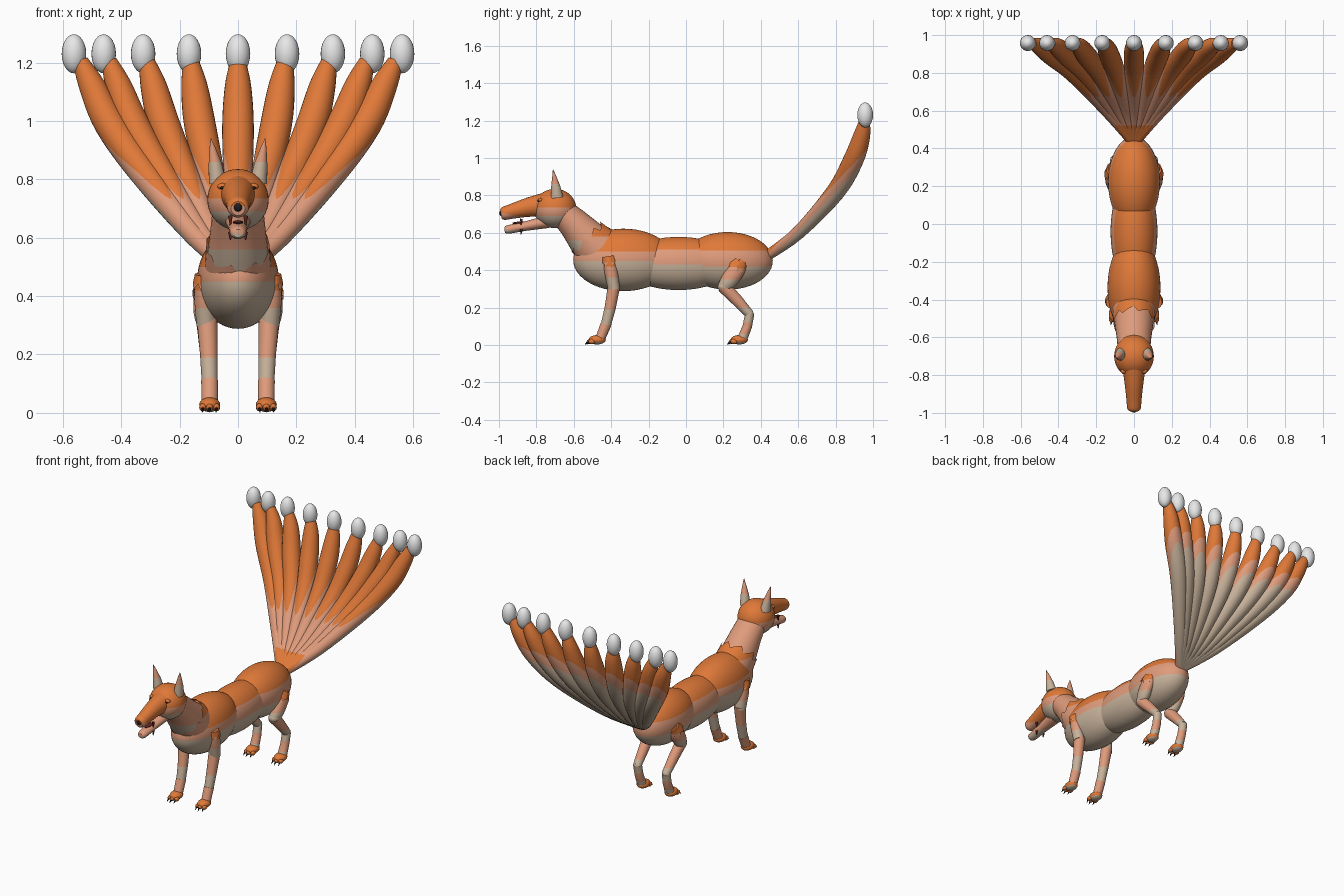
import bpy, bmesh, math
from mathutils import Vector

cube = bpy.data.objects.get("Cube")
if cube:
    bpy.data.objects.remove(cube)


def material(name, rgb):
    m = bpy.data.materials.new(name)
    m.use_nodes = True
    m.diffuse_color = (*rgb, 1)
    m.node_tree.nodes["Principled BSDF"].inputs["Base Color"].default_value = (*rgb, 1)
    return m


ORANGE = material("orange_fur", (0.74, 0.19, 0.04))
SALMON = material("salmon_fur", (0.74, 0.33, 0.2))
BEIGE = material("beige_fur", (0.58, 0.45, 0.33))
WHITE = material("white_fur", (0.8, 0.8, 0.8))
BLACK = material("black", (0.015, 0.012, 0.012))
RED = material("dark_red", (0.12, 0.02, 0.015))
FUR = (BEIGE, SALMON, ORANGE)
UP = Vector((0, 0, 1))
made = []


def finish(name, bm, mats, cuts=(), axis=UP, origin=(0, 0, 0)):
    """Cut the mesh into colour bands along axis and make the object."""
    axis, origin = Vector(axis).normalized(), Vector(origin)
    for c in cuts:
        bmesh.ops.bisect_plane(bm, geom=bm.verts[:] + bm.edges[:] + bm.faces[:],
                               plane_co=origin + axis * c, plane_no=axis)
    bmesh.ops.recalc_face_normals(bm, faces=bm.faces[:])
    for f in bm.faces:
        d = (f.calc_center_median() - origin).dot(axis)
        f.material_index = sum(d > c for c in cuts)
    me = bpy.data.meshes.new(name)
    bm.to_mesh(me)
    bm.free()
    for m in mats:
        me.materials.append(m)
    ob = bpy.data.objects.new(name, me)
    bpy.context.collection.objects.link(ob)
    made.append(ob)
    return ob


def ball(name, at, size, mats, cuts=(), seg=32, **kw):
    bm = bmesh.new()
    bmesh.ops.create_uvsphere(bm, u_segments=seg, v_segments=seg // 2, radius=1)
    bmesh.ops.scale(bm, vec=size, verts=bm.verts)
    bmesh.ops.translate(bm, vec=at, verts=bm.verts)
    return finish(name, bm, mats, cuts, **kw)


def smooth_path(pts, steps):
    """Catmull-Rom through points of any dimension."""
    out = []
    for i in range(len(pts) - 1):
        a, b, c, d = (pts[max(0, min(len(pts) - 1, i + k))] for k in (-1, 0, 1, 2))
        for s in range(steps):
            t = s / steps
            out.append([0.5 * (2 * q + (r - p) * t + (2 * p - 5 * q + 4 * r - w) * t * t
                               + (3 * q - p - 3 * r + w) * t ** 3)
                        for p, q, r, w in zip(a, b, c, d)])
    return out + [list(pts[-1])]


def tube(name, pts, mats, cuts=(), sides=24, jag=0, **kw):
    """Loft ellipses (x, y, z, side radius, depth radius); jag makes a ragged end."""
    bm, rings = bmesh.new(), []
    for i, p in enumerate(pts):
        c = Vector(p[:3])
        t = (Vector(pts[min(i + 1, len(pts) - 1)][:3]) - Vector(pts[max(i - 1, 0)][:3])).normalized()
        u = (Vector((1, 0, 0)) - t * t.x).normalized()
        v = t.cross(u)
        ring = []
        for k in range(sides):
            a = math.tau * k / sides
            push = jag * (k % 4 - 1.5) if i == len(pts) - 1 else 0
            ring.append(bm.verts.new(c + u * math.cos(a) * p[3] + v * math.sin(a) * p[4] + t * push))
        rings.append(ring)
    for a, b in zip(rings, rings[1:]):
        for k in range(sides):
            n = (k + 1) % sides
            bm.faces.new((a[k], a[n], b[n], b[k]))
    bm.faces.new(rings[0])
    if not jag:
        bm.faces.new(rings[-1])
    return finish(name, bm, mats, cuts, **kw)


# Body in three rounded segments
ball("chest", (0, -0.335, 0.455), (0.14, 0.268, 0.167), FUR, (0.45, 0.5), 48)
ball("belly", (0, -0.04, 0.436), (0.124, 0.3, 0.142), FUR, (0.43, 0.51), 48)
ball("hips", (0, 0.222, 0.45), (0.137, 0.242, 0.154), FUR, (0.42, 0.505), 48)

# Neck with ragged collar
tube("neck", [(0, -0.46, 0.5, 0.11, 0.125), (0, -0.53, 0.57, 0.102, 0.105),
              (0, -0.6, 0.65, 0.092, 0.085), (0, -0.67, 0.72, 0.085, 0.07)],
     (BEIGE, SALMON), (0.56,), 32)
tube("collar", [(0, -0.44, 0.49, 0.115, 0.13), (0, -0.49, 0.535, 0.112, 0.122),
                (0, -0.525, 0.57, 0.109, 0.112)], FUR, (0.48, 0.58), 32, 0.012)

# Head, muzzle, jaw
ball("head", (0, -0.7, 0.73), (0.105, 0.113, 0.105), FUR, (0.69, 0.735), 40)
tube("muzzle", smooth_path([(0, -0.76, 0.748, 0.062, 0.065), (0, -0.84, 0.737, 0.05, 0.052),
                            (0, -0.93, 0.715, 0.04, 0.04), (0, -0.975, 0.703, 0.036, 0.035),
                            (0, -0.99, 0.7, 0.024, 0.024)], 4),
     (SALMON, ORANGE), (0,), axis=(0, 0.2, 1), origin=(0, -0.95, 0.7))
tube("lower_jaw", smooth_path([(0, -0.74, 0.66, 0.045, 0.035), (0, -0.86, 0.635, 0.033, 0.025),
                               (0, -0.95, 0.618, 0.028, 0.023), (0, -0.97, 0.615, 0.016, 0.014)], 3),
     (BEIGE, SALMON), (0.615,))
ball("nose", (0, -0.985, 0.705), (0.016, 0.014, 0.016), (BLACK,), seg=16)
ball("tongue", (0, -0.88, 0.652), (0.018, 0.05, 0.008), (RED,), seg=16)

for s, side in ((1, "left"), (-1, "right")):
    # Ears, eyes, fangs
    tube(side + "_ear", [(s * 0.07, -0.69, 0.79, 0.03, 0.034), (s * 0.078, -0.697, 0.85, 0.023, 0.024),
                         (s * 0.087, -0.705, 0.905, 0.011, 0.01), (s * 0.093, -0.711, 0.94, 0.001, 0.001)],
         (BEIGE, SALMON), (0.86,), 20)
    ball(side + "_eyelid", (s * 0.053, -0.778, 0.776), (0.018, 0.014, 0.011), (ORANGE,), seg=16)
    ball(side + "_eye", (s * 0.053, -0.787, 0.771), (0.009, 0.008, 0.006), (BLACK,), seg=12)
    for z, end in ((0.675, 0.64), (0.62, 0.592)):
        tube(side + "_fang", [(s * 0.026, -0.88, z, 0.008, 0.008), (s * 0.026, -0.882, end, 0.002, 0.002)],
             (RED,), sides=10)

    # Front leg
    tube(side + "_upper_foreleg", [(s * 0.118, -0.412, 0.465, 0.03, 0.034),
                                   (s * 0.116, -0.4, 0.39, 0.034, 0.036),
                                   (s * 0.108, -0.385, 0.3, 0.034, 0.032)], FUR, (0.36, 0.42))
    tube(side + "_shoulder_tuft", [(s * 0.118, -0.415, 0.475, 0.03, 0.034),
                                   (s * 0.118, -0.408, 0.435, 0.036, 0.039)], (SALMON, ORANGE), (0.44,), 24, 0.008)
    tube(side + "_lower_foreleg", [(s * 0.106, -0.384, 0.32, 0.035, 0.033),
                                   (s * 0.1, -0.405, 0.2, 0.03, 0.03),
                                   (s * 0.097, -0.43, 0.1, 0.027, 0.027)], (BEIGE, SALMON), (0.19,))
    tube(side + "_fore_ankle", [(s * 0.097, -0.428, 0.11, 0.029, 0.029),
                                (s * 0.097, -0.46, 0.03, 0.028, 0.026)], (SALMON,))

    # Hind leg
    tube(side + "_thigh", smooth_path([(s * 0.113, 0.3, 0.45, 0.022, 0.025), (s * 0.118, 0.275, 0.41, 0.033, 0.046),
                                       (s * 0.116, 0.23, 0.345, 0.036, 0.045),
                                       (s * 0.11, 0.2, 0.305, 0.03, 0.034)], 3), FUR, (0.35, 0.42))
    tube(side + "_hip_tuft", [(s * 0.118, 0.292, 0.445, 0.028, 0.04),
                              (s * 0.12, 0.265, 0.405, 0.037, 0.05)], (SALMON, ORANGE), (0.41,), 24, 0.008)
    ball(side + "_knee", (s * 0.11, 0.205, 0.312), (0.034, 0.036, 0.03), (BEIGE,), seg=20)
    tube(side + "_shin", [(s * 0.11, 0.2, 0.315, 0.033, 0.036), (s * 0.104, 0.275, 0.237, 0.03, 0.031),
                          (s * 0.1, 0.342, 0.163, 0.025, 0.024)], (BEIGE, SALMON), (0.2,))
    ball(side + "_hock", (s * 0.1, 0.338, 0.163), (0.026, 0.025, 0.025), (BEIGE,), seg=20)
    tube(side + "_hind_ankle", [(s * 0.1, 0.34, 0.165, 0.026, 0.025), (s * 0.098, 0.328, 0.1, 0.026, 0.025),
                                (s * 0.097, 0.3, 0.03, 0.028, 0.027)], (BEIGE, SALMON, BEIGE), (0.06, 0.12))

    # Paws with toes and claws
    for y, kind in ((-0.475, "fore"), (0.285, "hind")):
        ball(f"{side}_{kind}_paw", (s * 0.097, y, 0.028), (0.036, 0.046, 0.025), (BEIGE, ORANGE), (0.016,), 24)
        for k in (-1, 0, 1):
            x, front = s * 0.097 + k * 0.023, y - 0.036 + abs(k) * 0.008
            ball(f"{side}_{kind}_toe", (x, front, 0.019), (0.013, 0.02, 0.014), (ORANGE,), seg=12)
            tube(f"{side}_{kind}_claw", [(x, front - 0.012, 0.018, 0.007, 0.007),
                                         (x * 1.02, front - 0.03, 0.002, 0.001, 0.001)], (BLACK,), sides=8)

# Fan of tails with white tips: (spread, y, z, radius)
TAIL = [(0, 0.43, 0.475, 0.028), (0.25, 0.6, 0.6, 0.036), (0.57, 0.8, 0.82, 0.05),
        (0.78, 0.895, 0.99, 0.054), (0.89, 0.94, 1.12, 0.045), (0.96, 0.955, 1.205, 0.027)]
for i, x in enumerate((-0.562, -0.46, -0.325, -0.168, 0, 0.168, 0.325, 0.46, 0.562)):
    path = smooth_path([(f * x, y, z, r, r) for f, y, z, r in TAIL], 5)
    tube(f"tail_{i + 1}", path, FUR, (-0.028, 0.008), axis=(0, -1.05, 1), origin=(0, 0.44, 0.48))
    ball(f"tail_tip_{i + 1}", (x, 0.958, 1.23), (0.042, 0.042, 0.067), (WHITE,), seg=24)

# Smooth shading with sharp creases kept
bpy.ops.object.select_all(action="DESELECT")
for ob in made:
    ob.select_set(True)
bpy.context.view_layer.objects.active = made[0]
bpy.ops.object.shade_smooth_by_angle(angle=math.radians(40))
